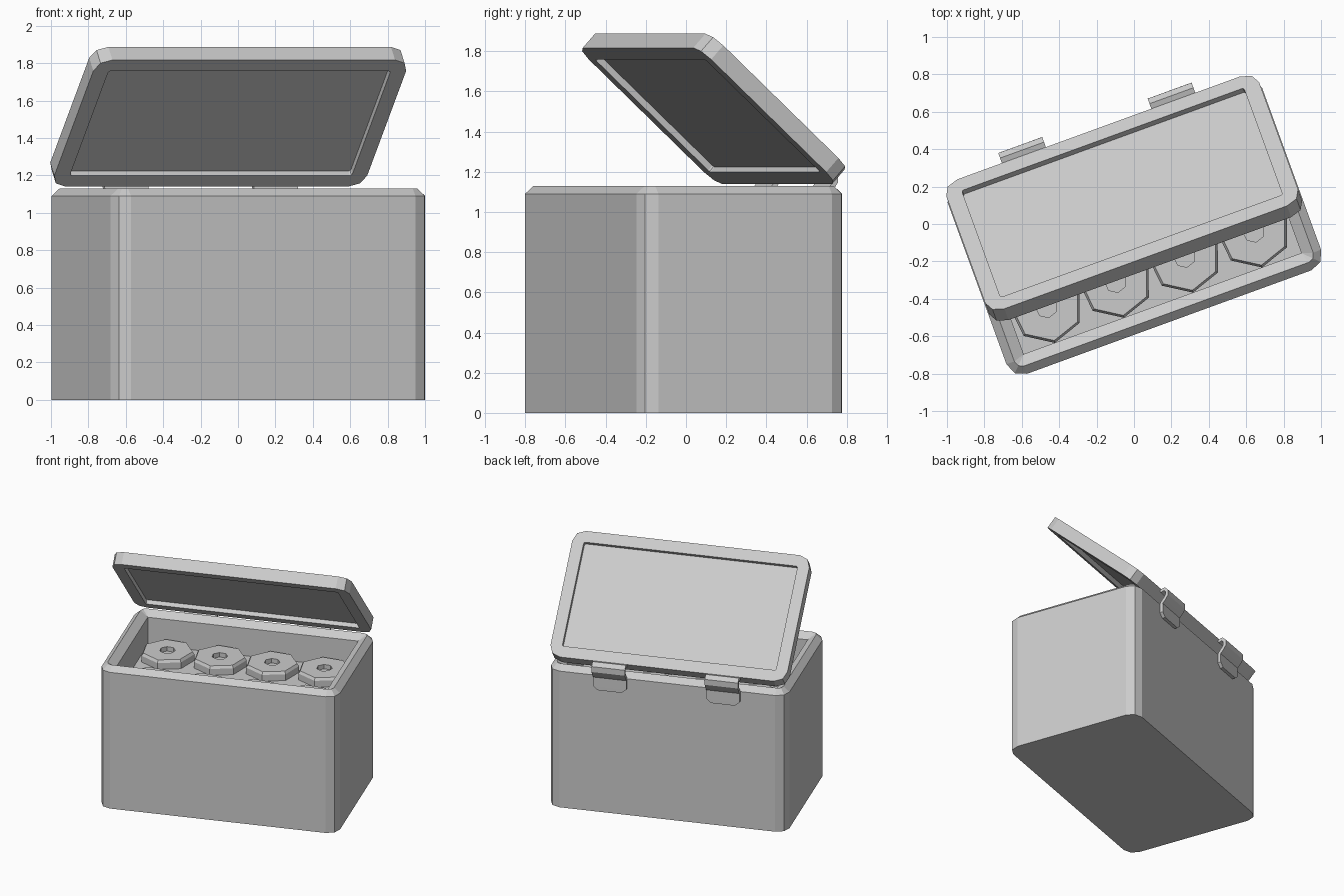
import bpy, bmesh
from math import sin, cos, pi, radians
from mathutils import Matrix, Vector

if "Cube" in bpy.data.objects:
    bpy.data.objects.remove(bpy.data.objects["Cube"])

# whole model is turned 20 degrees about z
BASE = Matrix.Translation((0.002, -0.012, 0)) @ Matrix.Rotation(radians(20), 4, 'Z')


def rounded_rect(w, d, r, z):
    """Rectangle with two-segment rounded corners."""
    pts = []
    for k, (sx, sy) in enumerate([(1, 1), (-1, 1), (-1, -1), (1, -1)]):
        for j in range(3):
            a = k * pi / 2 + j * pi / 4
            pts.append((sx * (w / 2 - r) + r * cos(a), sy * (d / 2 - r) + r * sin(a), z))
    return pts


def polygon(n, r, z, start):
    return [(r * cos(start + 2 * pi * i / n), r * sin(start + 2 * pi * i / n), z) for i in range(n)]


def loft(name, rings, matrix, caps=True, closed=True):
    """Bridge successive rings of points into a skin."""
    bm = bmesh.new()
    vr = [[bm.verts.new(p) for p in ring] for ring in rings]
    n = len(rings[0])
    for a, b in zip(vr, vr[1:]):
        for i in range(n if closed else n - 1):
            j = (i + 1) % n
            bm.faces.new((a[i], a[j], b[j], b[i]))
    if caps:
        bm.faces.new(vr[0][::-1])
        bm.faces.new(vr[-1])
    bmesh.ops.remove_doubles(bm, verts=bm.verts, dist=0.0005)
    bmesh.ops.recalc_face_normals(bm, faces=bm.faces)
    me = bpy.data.meshes.new(name)
    bm.to_mesh(me)
    bm.free()
    ob = bpy.data.objects.new(name, me)
    ob.matrix_world = matrix
    bpy.context.collection.objects.link(ob)
    return ob


# box body with bevelled rim and an inner floor
L, W = 1.79, 1.09
loft("box_body", [
    rounded_rect(L, W, 0.086, 0),
    rounded_rect(L, W, 0.086, 1.09),
    rounded_rect(L - 0.09, W - 0.09, 0.04, 1.13),
    rounded_rect(L - 0.21, W - 0.21, 0, 1.09),
    rounded_rect(L - 0.21, W - 0.21, 0, 0.87),
], BASE)

# two rows of seven-sided canisters with a dimple in the top
START = radians(6)
for row, v in enumerate((-0.245, 0.245)):
    for col in range(4):
        u = (col - 1.5) * 0.393
        loft(f"canister_{row}_{col}", [
            polygon(7, 0.197, 0.86, START),
            polygon(7, 0.197, 0.92, START),
            polygon(7, 0.184, 0.94, START),
            polygon(7, 0.058, 0.94, START),
            polygon(7, 0.058, 0.905, START),
        ], BASE @ Matrix.Translation((u, v, 0)))

# open lid, recessed on both faces
LL, LD, T, REC, RIM = 1.78, 1.0, 0.095, 0.033, 0.175
lid_matrix = (BASE @ Matrix.Translation((0, 0.495, 1.14))
              @ Matrix.Rotation(radians(-42.6), 4, 'X') @ Matrix.Translation((0, -LD / 2, 0)))
loft("lid", [
    rounded_rect(LL - RIM, LD - RIM, 0.012, REC),
    rounded_rect(LL - RIM, LD - RIM, 0.012, 0),
    rounded_rect(LL, LD, 0.086, 0),
    rounded_rect(LL, LD, 0.086, T),
    rounded_rect(LL - RIM, LD - RIM, 0.012, T),
    rounded_rect(LL - RIM, LD - RIM, 0.012, T - REC),
], lid_matrix)

# hinge straps: (outward, height, half width) along the strap
STRAP = [(0.56, 0.985, 0.09), (0.56, 1.015, 0.125), (0.56, 1.09, 0.125), (0.585, 1.12, 0.125),
         (0.605, 1.15, 0.125), (0.605, 1.185, 0.125), (0.585, 1.205, 0.125), (0.55, 1.195, 0.125)]
for side, u in (("left", -0.425), ("right", 0.425)):
    hinge = loft(f"hinge_{side}", [[(-w, v, z), (w, v, z)] for v, z, w in STRAP],
                 BASE @ Matrix.Translation((u, 0, 0)), caps=False, closed=False)
    mod = hinge.modifiers.new("thickness", 'SOLIDIFY')
    mod.thickness = 0.025
    mod.offset = 0
